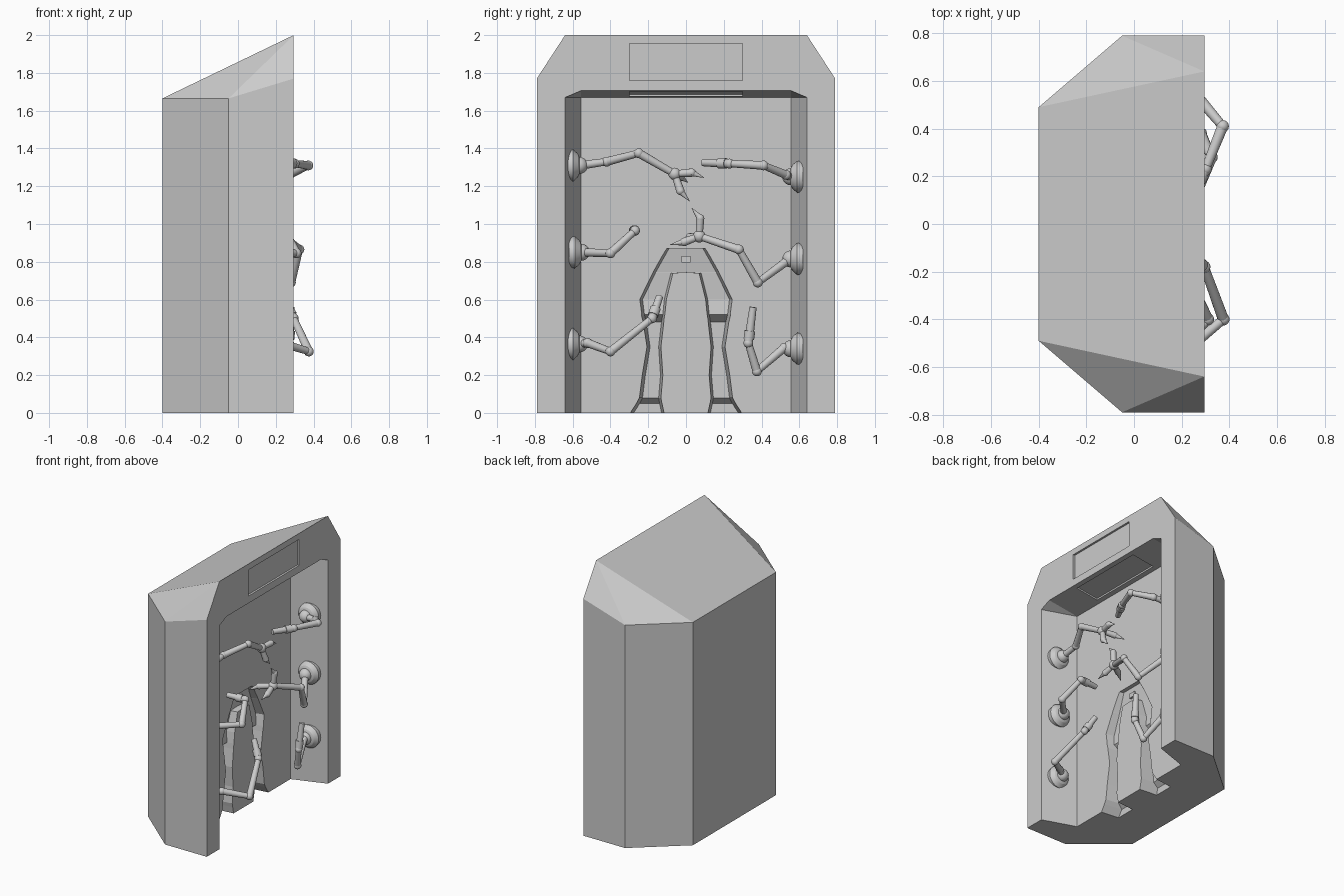
import bpy, bmesh, math
from mathutils import Vector

if "Cube" in bpy.data.objects:
    bpy.data.objects.remove(bpy.data.objects["Cube"])

FRONT, WALL = 0.295, 0.045


def finish(bm, name, smooth=False):
    bmesh.ops.recalc_face_normals(bm, faces=bm.faces[:])
    me = bpy.data.meshes.new(name)
    bm.to_mesh(me)
    bm.free()
    ob = bpy.data.objects.new(name, me)
    bpy.context.collection.objects.link(ob)
    if smooth:
        bpy.ops.object.select_all(action='DESELECT')
        ob.select_set(True)
        bpy.context.view_layer.objects.active = ob
        bpy.ops.object.shade_smooth_by_angle(angle=math.radians(35))
    return ob


def hull(name, pts):
    bm = bmesh.new()
    for p in pts:
        bm.verts.new(p)
    bmesh.ops.convex_hull(bm, input=bm.verts[:])
    bmesh.ops.dissolve_limit(bm, angle_limit=0.005, verts=bm.verts[:], edges=bm.edges[:])
    return finish(bm, name)


def both(pts):
    return [(x, s * y, z) for x, y, z in pts for s in (-1, 1)]


def cut(target, cutter):
    mod = target.modifiers.new("cut", 'BOOLEAN')
    mod.operation, mod.solver, mod.object = 'DIFFERENCE', 'EXACT', cutter
    cutter.hide_render = True
    bpy.context.view_layer.objects.active = target
    bpy.ops.object.modifier_apply(modifier=mod.name)
    bpy.data.objects.remove(cutter)


# Faceted outer booth
booth = hull("booth_shell", both([
    (-0.40, 0.49, 0), (-0.05, 0.79, 0), (FRONT, 0.79, 0),
    (-0.40, 0.49, 1.665), (-0.05, 0.79, 1.665), (FRONT, 0.79, 1.77), (FRONT, 0.64, 2.0)]))

# Open front bay with flared walls
cut(booth, hull("bay_cutter", both([
    (WALL, 0.555, -0.1), (0.35, 0.659, -0.1), (WALL, 0.555, 1.67),
    (0.35, 0.659, 1.67), (0.35, 0.555, 1.714)])))

# Shallow panels in the fascia and the ceiling
cut(booth, hull("fascia_cutter", both([(x, 0.30, z) for x in (0.28, 0.33) for z in (1.76, 1.955)])))
cut(booth, hull("ceiling_cutter", both([
    (x, 0.30, 1.67 + (x - WALL) * 0.14 + d) for x in (0.08, 0.26) for d in (-0.02, 0.012)])))

# Leg-shaped hollow in the back wall: z, inner y, outer y, depth
LEG = [(0.87, -0.005, 0.11, 0.03), (0.745, -0.005, 0.18, 0.05), (0.74, 0.065, 0.182, 0.05),
       (0.60, 0.10, 0.25, 0.06), (0.52, 0.108, 0.24, 0.05), (0.48, 0.115, 0.23, 0.10),
       (0.35, 0.13, 0.21, 0.10), (0.20, 0.12, 0.235, 0.10), (0.08, 0.13, 0.25, 0.10),
       (0.05, 0.125, 0.265, 0.14), (-0.02, 0.11, 0.31, 0.14)]
for side in (-1, 1):
    bm = bmesh.new()
    rings = []
    for z, a, b, d in LEG:
        n = 0 if a < 0 else 0.015
        rings.append([bm.verts.new((x, side * y, z)) for x, y in (
            (WALL + 0.02, a), (WALL + 0.02, b), (WALL - d, b - 0.02), (WALL - d, a + n))])
    for r, q in zip(rings, rings[1:]):
        for i in range(4):
            j = (i + 1) % 4
            bm.faces.new((r[i], r[j], q[j], q[i]))
    bm.faces.new(rings[0])
    bm.faces.new(rings[-1])
    cut(booth, finish(bm, "leg_cutter"))

# Small clasp in the hip hollow
hull("hip_clasp", both([(x, 0.025, z) for x in (-0.01, 0.02) for z in (0.795, 0.83)]))


def cone(bm, a, b, r1, r2, n=16):
    a, b = Vector(a), Vector(b)
    d = b - a
    m = d.to_track_quat('Z', 'Y').to_matrix().to_4x4()
    m.translation = (a + b) / 2
    bmesh.ops.create_cone(bm, cap_ends=True, segments=n, radius1=r1, radius2=r2,
                          depth=d.length, matrix=m)


def ball(bm, p, r):
    geo = bmesh.ops.create_uvsphere(bm, u_segments=16, v_segments=10, radius=r)
    bmesh.ops.translate(bm, verts=geo["verts"], vec=p)


def arm(name, path, fingers=None):
    """Jointed arm along the path; ends in a glove nozzle or in claws."""
    bm = bmesh.new()
    base = Vector(path[0])
    s = 1 if base.y < 0 else -1
    ax = Vector((-0.32 * 0, s, 0))
    # wall socket
    cone(bm, base - ax * 0.04, base - ax * 0.008, 0.08, 0.085, 32)
    cone(bm, base - ax * 0.008, base + ax * 0.018, 0.085, 0.062, 32)
    cone(bm, base + ax * 0.018, base + ax * 0.028, 0.062, 0.04, 32)
    ball(bm, base + ax * 0.025, 0.045)
    pts = [base + ax * 0.03] + [Vector(p) for p in path[1:]]
    last = len(pts) - 2
    for i, (a, b) in enumerate(zip(pts, pts[1:])):
        if i == last and fingers is None:
            # glove nozzle with a cuff
            d = (b - a).normalized()
            cone(bm, a, b, 0.024, 0.019)
            cone(bm, a + d * 0.02, a + d * 0.065, 0.028, 0.028)
        else:
            cone(bm, a, b, 0.023, 0.019)
            ball(bm, b, 0.026)
    if fingers:
        hub = pts[-1]
        ball(bm, hub, 0.033)
        for mid, tip in fingers:
            mid, tip = Vector(mid), Vector(tip)
            cone(bm, hub, mid, 0.018, 0.022, 12)
            ball(bm, mid, 0.022)
            cone(bm, mid, tip, 0.019, 0.001, 12)
    finish(bm, name, True)


# Three arms on each inner wall
arm("upper_left_arm", [(0.17, -0.59, 1.31), (0.17, -0.42, 1.33), (0.26, -0.25, 1.375), (0.235, -0.06, 1.265)],
    [((0.25, 0.03, 1.272), (0.25, 0.095, 1.245)), ((0.25, -0.03, 1.175), (0.25, 0.02, 1.12)),
     ((0.15, -0.03, 1.25), (0.09, 0.01, 1.22))])
arm("middle_left_arm", [(0.17, -0.58, 0.85), (0.31, -0.40, 0.845), (0.25, -0.27, 0.965), (0.11, -0.28, 0.965)])
arm("lower_left_arm", [(0.17, -0.59, 0.365), (0.23, -0.52, 0.37), (0.375, -0.40, 0.325),
                       (0.295, -0.18, 0.50), (0.23, -0.14, 0.615)])
arm("upper_right_arm", [(0.17, 0.58, 1.25), (0.27, 0.53, 1.26), (0.372, 0.41, 1.31), (0.30, 0.23, 1.32), (0.22, 0.09, 1.325)])
arm("middle_right_arm", [(0.17, 0.58, 0.815), (0.28, 0.38, 0.69), (0.325, 0.28, 0.865), (0.24, 0.07, 0.935)],
    [((0.25, 0.075, 1.03), (0.25, 0.03, 1.085)), ((0.25, -0.01, 0.905), (0.25, -0.085, 0.89)),
     ((0.16, 0.02, 0.93), (0.10, -0.02, 0.90))])
arm("lower_right_arm", [(0.17, 0.58, 0.34), (0.18, 0.52, 0.345), (0.23, 0.375, 0.22), (0.27, 0.33, 0.37), (0.28, 0.355, 0.56)])
